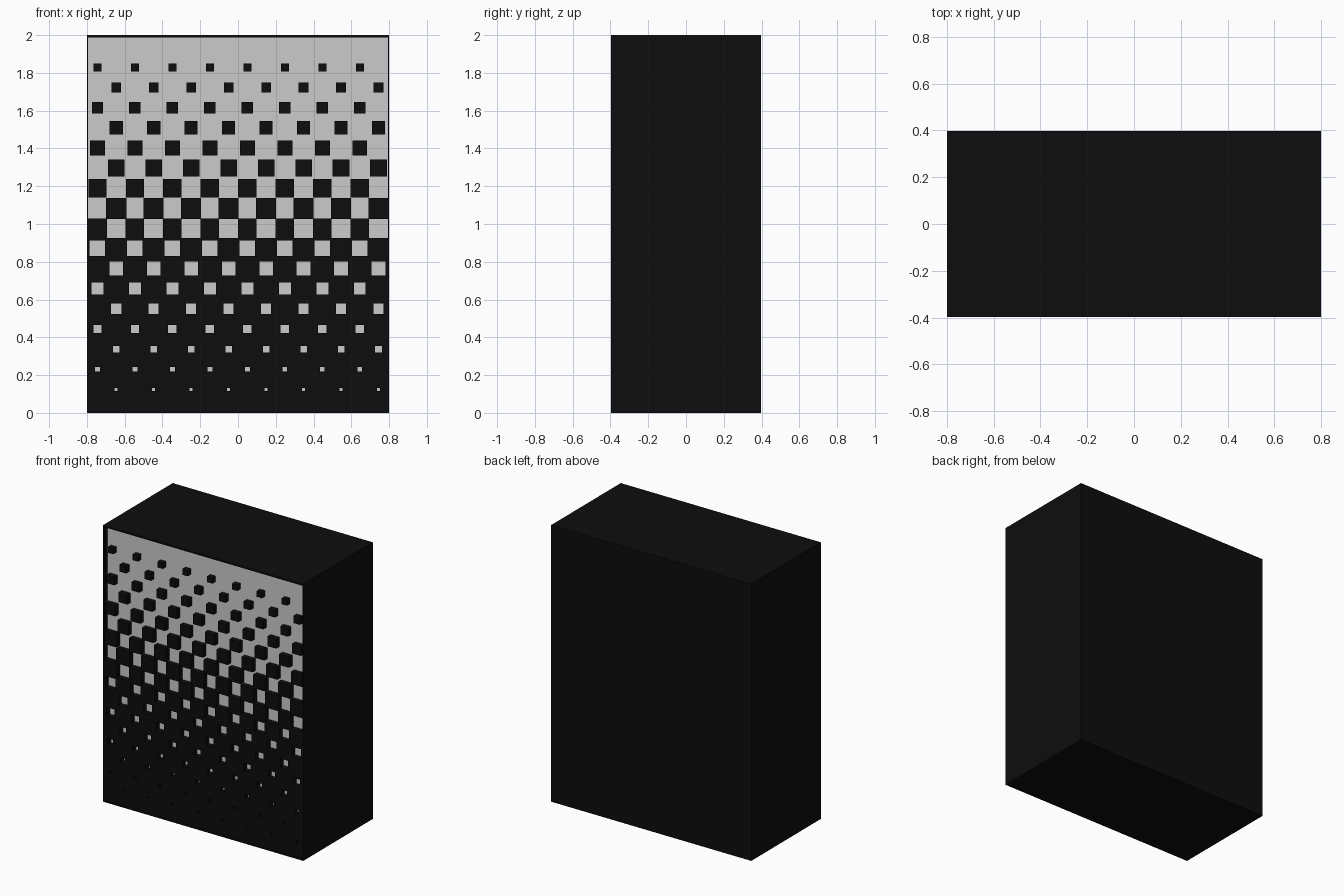
import bpy
import bmesh
from mathutils import Matrix, Vector

cube = bpy.data.objects.get("Cube")
if cube:
    bpy.data.objects.remove(cube, do_unlink=True)


def material(name, color):
    m = bpy.data.materials.new(name)
    m.use_nodes = True
    m.diffuse_color = color
    m.node_tree.nodes["Principled BSDF"].inputs["Base Color"].default_value = color
    return m


BLACK = material("matte black", (0.004, 0.004, 0.004, 1))
LIGHT = material("light grey", (0.6, 0.6, 0.6, 1))


def boxes(name, spans, mat):
    """One object made of boxes, each given as (x0, x1, y0, y1, z0, z1)."""
    bm = bmesh.new()
    for x0, x1, y0, y1, z0, z1 in spans:
        place = Matrix.Translation(Vector((x0 + x1, y0 + y1, z0 + z1)) / 2)
        size = Matrix.Diagonal((x1 - x0, y1 - y0, z1 - z0, 1))
        bmesh.ops.create_cube(bm, size=1, matrix=place @ size)
    mesh = bpy.data.meshes.new(name)
    bm.to_mesh(mesh)
    bm.free()
    mesh.materials.append(mat)
    obj = bpy.data.objects.new(name, mesh)
    bpy.context.collection.objects.link(obj)
    return obj


W, D, H = 0.8, 0.397, 2.0        # half width, half depth, height
SIDE, LIP = 0.005, 0.013         # rim thickness at the sides and top
BACK = -D + 0.04                 # plane of the recessed panel
FACE = -D + 0.003                # front plane of the grille
IN = W - SIDE
COLS, PITCH_X, PITCH_Z, TOP_ROW = 16, 0.0992, 0.1065, 1.829
PLATE_TOP = 1.03

# Cabinet and the rim around its recessed front
boxes("cabinet", [(-W, W, BACK + 0.005, D, 0, H)], BLACK)
boxes("front_rim", [
    (-W, -IN, -D, BACK + 0.005, 0, H),
    (IN, W, -D, BACK + 0.005, 0, H),
    (-IN, IN, -D, BACK + 0.005, H - LIP, H),
    (-IN, IN, -D, BACK + 0.005, 0, LIP),
], BLACK)
boxes("recessed_panel", [(-IN, IN, BACK, BACK + 0.005, LIP, H - LIP)], LIGHT)


def column_x(c):
    return (c - (COLS - 1) / 2) * PITCH_X


def row_z(r):
    return TOP_ROW - r * PITCH_Z


# Upper half: square pegs that grow downward, staggered row by row
pegs = []
for r in range(8):
    h = (0.042 + 0.0092 * r) / 2
    for c in range(r % 2, COLS, 2):
        x, z = column_x(c), row_z(r)
        pegs.append((max(x - h, -IN), min(x + h, IN), FACE, BACK, z - h, z + h))
boxes("grille_pegs", pegs, BLACK)

# Lower half: a plate whose square holes shrink downward
bars = []
upper = PLATE_TOP
for r in range(8, 17):
    z, h = row_z(r), (0.016 + 0.0094 * (16 - r)) / 2
    if r == 8:
        h = 0.05
    bars.append((-IN, IN, FACE, BACK, z + h, upper))
    left = -IN
    for c in range((r + 1) % 2, COLS, 2):
        x = column_x(c)
        bars.append((left, x - h, FACE, BACK, z - h, z + h))
        left = x + h
    if left < IN:
        bars.append((left, IN, FACE, BACK, z - h, z + h))
    upper = z - h
bars.append((-IN, IN, FACE, BACK, LIP, upper))
boxes("grille_plate", bars, BLACK)
